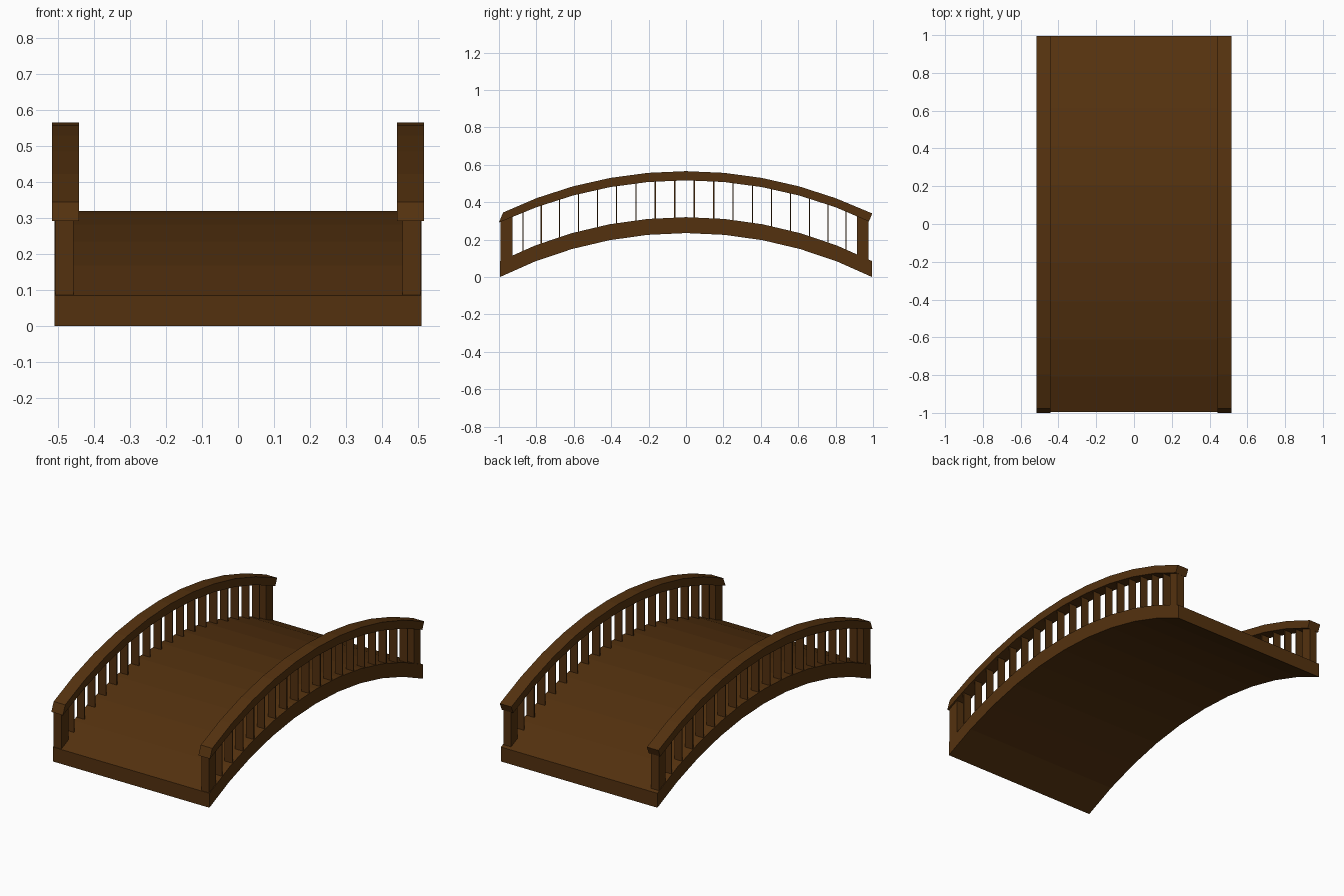
import bpy, math

if "Cube" in bpy.data.objects:
    bpy.data.objects.remove(bpy.data.objects["Cube"])

wood = bpy.data.materials.new("dark brown wood")
wood.diffuse_color = (0.088, 0.031, 0.0046, 1)
wood.use_nodes = True
wood.node_tree.nodes["Principled BSDF"].inputs["Base Color"].default_value = wood.diffuse_color

SEG = 10


def arc(half, z_mid, z_end):
    """Return evenly stepped (y, z) points of a circular arch and its height function."""
    rise = z_mid - z_end
    r = (half * half + rise * rise) / (2 * rise)
    a = math.asin(half / r)
    pts = [(r * math.sin(a * (2 * i / SEG - 1)),
            z_mid - r + r * math.cos(a * (2 * i / SEG - 1))) for i in range(SEG + 1)]
    return pts, r, a


def height(pts, y):
    """Height of the faceted arch at y."""
    for (y0, z0), (y1, z1) in zip(pts, pts[1:]):
        if y <= y1:
            return z0 + (z1 - z0) * (y - y0) / (y1 - y0)
    return pts[-1][1]


def make(name, verts, faces):
    me = bpy.data.meshes.new(name)
    me.from_pydata(verts, [], faces)
    me.materials.append(wood)
    ob = bpy.data.objects.new(name, me)
    bpy.context.collection.objects.link(ob)
    return ob


def arched_beam(name, low, top, x0, x1):
    """Closed strip between a lower and an upper arch."""
    v, f = [], []
    for (yl, zl), (yt, zt) in zip(low, top):
        v += [(x0, yl, zl), (x1, yl, zl), (x1, yt, zt), (x0, yt, zt)]
    for i in range(len(low) - 1):
        for k in range(4):
            a, b = 4 * i + k, 4 * i + (k + 1) % 4
            f.append((a, a + 4, b + 4, b))
    n = 4 * (len(low) - 1)
    f += [(0, 1, 2, 3), (n + 3, n + 2, n + 1, n)]
    return make(name, v, f)


def upright(name, x0, x1, y0, y1):
    """Upright from the deck to the underside of the rail, ends following both arches."""
    v = []
    for x, y in ((x0, y0), (x1, y0), (x1, y1), (x0, y1)):
        v.append((x, y, height(deck_top, y) - 0.01))
    for x, y in ((x0, y0), (x1, y0), (x1, y1), (x0, y1)):
        v.append((x, y, height(rail_low, y) + 0.01))
    make(name, v, [(3, 2, 1, 0), (4, 5, 6, 7), (0, 1, 5, 4),
                   (1, 2, 6, 5), (2, 3, 7, 6), (3, 0, 4, 7)])


# Arched deck
deck_low, R, A = arc(0.995, 0.235, 0.0)
deck_top = [(y, z + 0.085) for y, z in deck_low]
arched_beam("deck", deck_low, deck_top, -0.51, 0.51)

# Rail arches, end faces slanted the same way
rail_top, _, _ = arc(0.985, 0.566, 0.343)
rail_low, _, _ = arc(0.985, 0.517, 0.295)
rail_top[0], rail_top[-1] = (-0.978, 0.345), (0.996, 0.34)
rail_low[0], rail_low[-1] = (-1.0, 0.292), (0.978, 0.297)

for side, s in (("left", -1), ("right", 1)):
    inner, outer = sorted((s * 0.442, s * 0.517))
    arched_beam(side + "_handrail", rail_low, rail_top, inner, outer)
    x0, x1 = sorted((s * 0.457, s * 0.507))
    # End posts
    upright(side + "_front_post", x0, x1, -0.993, -0.927)
    upright(side + "_back_post", x0, x1, 0.915, 0.977)
    # Thin slat balusters, evenly spaced along the arch
    for i in range(18):
        y = R * math.sin((i - 8.5) * 0.0469) - 0.008
        upright(f"{side}_baluster_{i + 1}", x0, x1, y - 0.003, y + 0.003)
